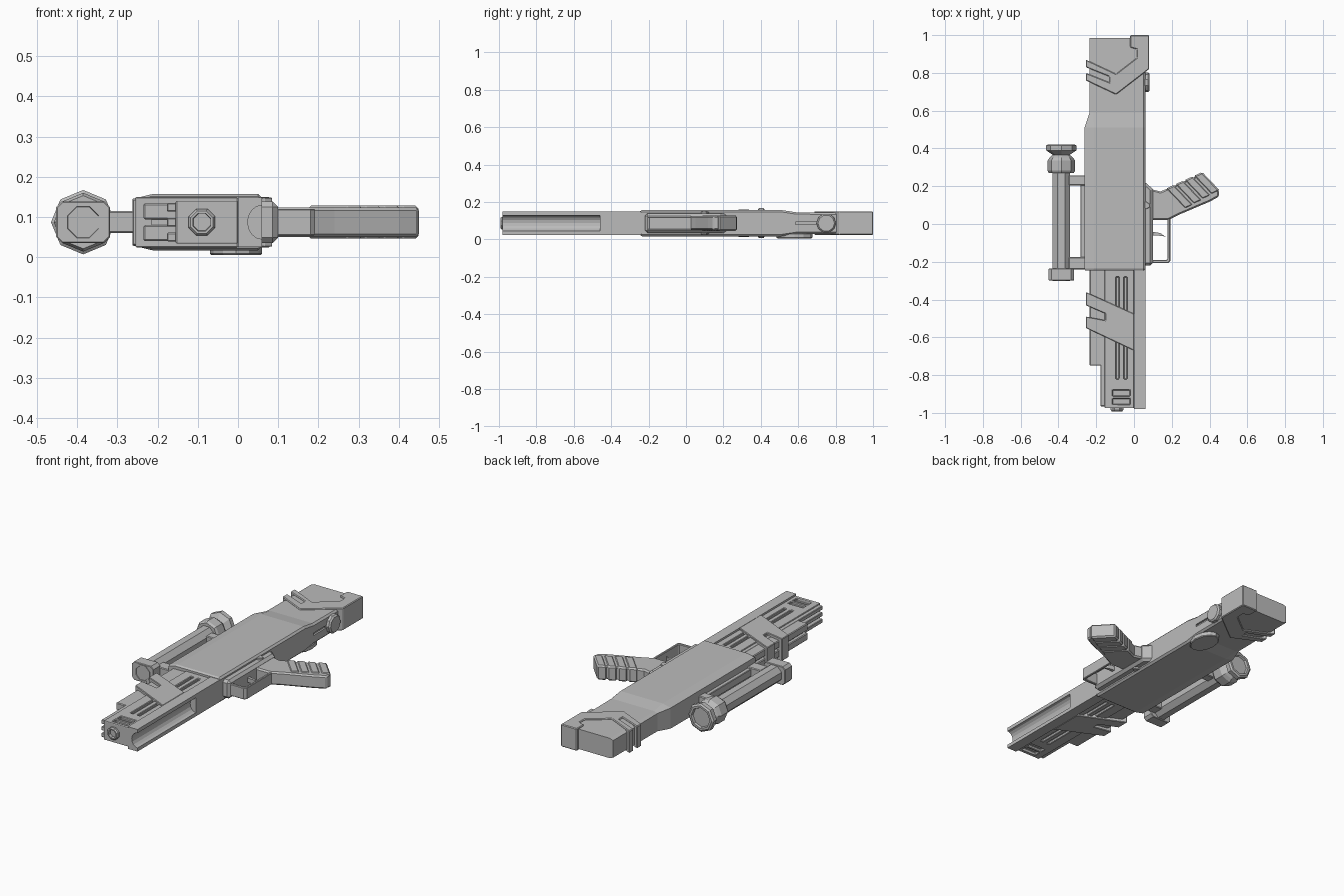
import bpy, bmesh, math
from mathutils import Matrix, Vector

if "Cube" in bpy.data.objects:
    bpy.data.objects.remove(bpy.data.objects["Cube"])

GREY = (0.5, 0.5, 0.5, 1)
mat = bpy.data.materials.new("plain_grey")
mat.use_nodes = True
mat.diffuse_color = GREY
mat.node_tree.nodes["Principled BSDF"].inputs["Base Color"].default_value = GREY
MID = 0.087  # height of the mirror plane of the whole gun


def finish(name, bm, bevel=0):
    bmesh.ops.recalc_face_normals(bm, faces=bm.faces)
    me = bpy.data.meshes.new(name)
    bm.to_mesh(me)
    bm.free()
    me.materials.append(mat)
    ob = bpy.data.objects.new(name, me)
    bpy.context.collection.objects.link(ob)
    if bevel:
        mod = ob.modifiers.new("bevel", "BEVEL")
        mod.width, mod.segments, mod.limit_method = bevel, 1, "ANGLE"
        mod.angle_limit = math.radians(50)
    return ob


def loft(name, rings, bevel=0):
    """Skin a list of equal-length point rings and cap both ends."""
    bm = bmesh.new()
    vs = [[bm.verts.new(p) for p in ring] for ring in rings]
    n = len(vs[0])
    for a, b in zip(vs, vs[1:]):
        for i in range(n):
            j = (i + 1) % n
            bm.faces.new((a[i], a[j], b[j], b[i]))
    bm.faces.new(vs[0])
    bm.faces.new(vs[-1])
    return finish(name, bm, bevel)


def plate(name, outline, half, bevel=0, mid=MID):
    """Outline in the top plane, thickened evenly about the mid height."""
    return loft(name, [[(x, y, mid + s * half) for x, y in outline] for s in (-1, 1)], bevel)


def box(name, x0, x1, y0, y1, z0, z1, bevel=0):
    return plate(name, [(x0, y0), (x1, y0), (x1, y1), (x0, y1)],
                 (z1 - z0) / 2, bevel, (z0 + z1) / 2)


def lathe_y(name, x, z, stations, sides=8, turn=0.5):
    """Faceted round part along y from (y, radius) stations."""
    rings = []
    for y, r in stations:
        angles = [math.tau * (i + turn) / sides for i in range(sides)]
        rings.append([(x + r * math.cos(a), y, z + r * math.sin(a)) for a in angles])
    return loft(name, rings)


def cut(target, boxes):
    """Cut box-shaped recesses into a part."""
    for b in boxes:
        cutter = box("cutter", *b)
        mod = target.modifiers.new("cut", "BOOLEAN")
        mod.operation, mod.solver, mod.object = "DIFFERENCE", "EXACT", cutter
        bpy.context.view_layer.objects.active = target
        bpy.ops.object.modifier_apply(modifier=mod.name)
        bpy.data.objects.remove(cutter)


# Receiver and stock: one chamfered section that narrows toward the back
def section(y, x0, half, cx, cz):
    x1 = 0.06
    return [(x0, y, MID - half + cz), (x0 + cx, y, MID - half), (x1 - 0.01, y, MID - half),
            (x1, y, MID - half + 0.01), (x1, y, MID + half - 0.01), (x1 - 0.01, y, MID + half),
            (x0 + cx, y, MID + half), (x0, y, MID + half - cz)]


body = loft("receiver", [section(-0.245, -0.26, 0.064, 0.045, 0.01),
                         section(-0.235, -0.262, 0.07, 0.05, 0.012),
                         section(0.51, -0.262, 0.07, 0.05, 0.012),
                         section(0.59, -0.235, 0.058, 0.02, 0.008),
                         section(0.985, -0.235, 0.056, 0.02, 0.008)])
cut(body, [(0.05, 0.07, 0.585, 0.71, 0.08, 0.094)])

# Forked stock cap with a square heel
plate("stock_cap", [(-0.02, 1), (0.08, 1), (0.08, 0.82), (-0.095, 0.685), (-0.255, 0.76),
                    (-0.255, 0.8), (-0.13, 0.75), (-0.13, 0.78), (-0.255, 0.83), (-0.255, 0.87),
                    (-0.095, 0.795), (0.015, 0.88), (0.015, 0.925), (-0.02, 0.935)], 0.063, 0.004)

# Side knob and underside cover
knob = [[(x, 0.75 + r * math.cos(i * math.tau / 10), MID + r * math.sin(i * math.tau / 10))
         for i in range(10)] for x, r in ((0.04, 0.052), (0.075, 0.052), (0.083, 0.044))]
loft("side_knob", knob)
plate("underside_cover", [(-0.005 + 0.065 * math.cos(i * math.tau / 12),
                           0.58 + 0.095 * math.sin(i * math.tau / 12)) for i in range(12)],
      0.014, 0.004, 0.019)

# Fore-end rail: solid near the receiver, hollowed along its outer side
box("rail_root", 0.0, 0.06, -0.46, -0.24, 0.025, 0.149)
arc = [(0.06 - 0.036 * math.sin(math.pi * i / 8), MID - 0.042 * math.cos(math.pi * i / 8))
       for i in range(9)]
profile = [(0, 0.025), (0.06, 0.025)] + arc + [(0.06, 0.149), (0, 0.149)]
loft("hollow_rail", [[(x, y, z) for x, z in profile] for y in (-0.98, -0.46)])

# Barrel housing with vents on both faces
housing = box("barrel_housing", -0.155, 0.0, -0.975, -0.24, 0.034, 0.14, 0.003)
vents = []
for z0, z1 in ((0.02, 0.05), (0.124, 0.16)):
    for x0 in (-0.095, -0.053):
        vents.append((x0, x0 + 0.016, -0.82, -0.28, z0, z1))
    for y0 in (-0.955, -0.91):
        vents.append((-0.113, -0.022, y0, y0 + 0.032, z0, z1))
cut(housing, vents)

# Stacked rails beside the housing
for i, z in enumerate((0.05, MID, 0.124)):
    box(f"lower_tine_{i}", -0.177, -0.15, -0.965, -0.24, z - 0.011, z + 0.011, 0.003)
for i, z in enumerate((0.06, 0.114)):
    box(f"side_bar_{i}", -0.235, -0.15, -0.75, -0.24, z - 0.02, z + 0.02, 0.004)
box("side_core", -0.215, -0.15, -0.74, -0.24, 0.07, 0.105)

# Muzzle ring with a recessed bore
lathe_y("muzzle", -0.09, MID, [(-0.93, 0.036), (-0.985, 0.036), (-0.992, 0.03),
                              (-0.992, 0.024), (-0.965, 0.022)])

# Forked barrel band
plate("barrel_band", [(-0.255, -0.36), (0, -0.475), (0, -0.67), (-0.255, -0.55), (-0.255, -0.49),
                      (-0.15, -0.51), (-0.15, -0.475), (-0.255, -0.43)], 0.063, 0.003)

# Scope: tube, front block, stepped eyepiece
SX = -0.385
lathe_y("scope_tube", SX, MID, [(-0.25, 0.05), (0.28, 0.05)])
block = [(-0.067, -0.037), (-0.052, -0.052), (0.052, -0.052), (0.067, -0.037),
         (0.067, 0.037), (0.052, 0.052), (-0.052, 0.052), (-0.067, 0.037)]
loft("scope_front", [[(SX + x, y, MID + z) for x, z in block] for y in (-0.3, -0.235)], 0.003)
lathe_y("scope_front_lens", SX, MID, [(-0.28, 0.05), (-0.303, 0.05), (-0.303, 0.042), (-0.298, 0.04)])
lathe_y("scope_eyepiece", SX, MID, [(0.27, 0.066), (0.282, 0.073), (0.335, 0.073), (0.352, 0.062),
                                    (0.366, 0.045), (0.39, 0.08), (0.415, 0.08), (0.422, 0.07),
                                    (0.422, 0.058), (0.41, 0.054)], 8, 0)

# Scope mounts and their backing strip
for i, (y0, y1) in enumerate(((-0.24, -0.175), (0.205, 0.258))):
    box(f"scope_mount_{i}", -0.345, -0.25, y0, y1, 0.06, 0.115, 0.004)
box("mount_strip", -0.283, -0.255, -0.235, 0.255, 0.066, 0.108, 0.003)

# Grip frame, trigger guard and trigger
plate("grip_frame", [(0.02, -0.22), (0.1, -0.22), (0.1, 0.185), (0.06, 0.22), (0.02, 0.22)],
      0.052, 0.014)
plate("trigger_guard", [(0.09, -0.207), (0.18, -0.207), (0.192, -0.195), (0.192, 0.04), (0.178, 0.04),
                        (0.178, -0.185), (0.172, -0.19), (0.09, -0.19)], 0.033, 0.003)
plate("trigger", [(0.09, -0.04), (0.14, -0.048), (0.17, -0.07), (0.15, -0.063), (0.09, -0.06)], 0.012)

# Pistol grip: core plus raised ribs following its slant
plate("grip_core", [(0.09, 0.185), (0.14, 0.172), (0.36, 0.265), (0.45, 0.17), (0.45, 0.145),
                    (0.4, 0.118), (0.24, 0.05), (0.18, 0.02), (0.09, 0.02)], 0.037, 0.008)
along, across = Vector((0.91, 0.415)), Vector((0.69, -0.724))
for i in range(4):
    base = Vector((0.168, 0.187)) + along * 0.054 * i
    reach = 0.148 - 0.004 * i
    corners = [base, base + across * reach, base + across * reach + along * 0.05, base + along * 0.05]
    plate(f"grip_rib_{i}", [tuple(c) for c in corners], 0.041, 0.008)

# Selector lever on both faces of the frame
for name, z in (("selector_upper", MID + 0.053), ("selector_lower", MID - 0.053)):
    plate(name, [(0.04, 0.12), (0.055, 0.125), (0.085, 0.105), (0.085, 0.09), (0.065, 0.078), (0.05, 0.09)],
          0.008, 0.002, z)
